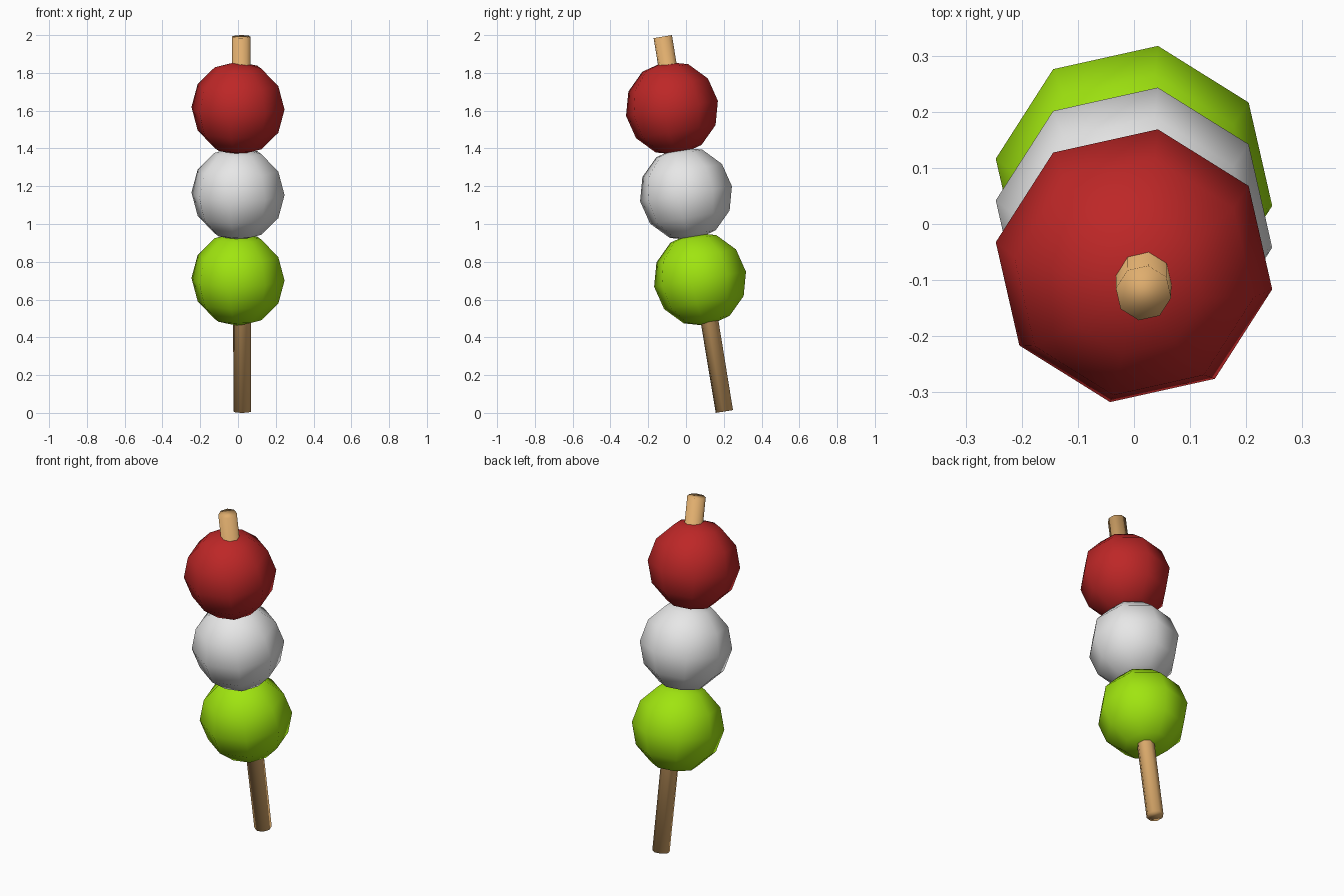
import bpy, bmesh, math
from mathutils import Matrix, Vector

if "Cube" in bpy.data.objects:
    bpy.data.objects.remove(bpy.data.objects["Cube"])

TILT = math.radians(9.33)    # skewer leans towards the front
SPIN = math.radians(-9.8)    # facet rotation about the skewer axis


def material(name, rgb):
    m = bpy.data.materials.new(name)
    m.diffuse_color = (*rgb, 1)
    m.use_nodes = True
    m.node_tree.nodes["Principled BSDF"].inputs["Base Color"].default_value = m.diffuse_color
    return m


def add_part(name, bm, mat):
    for f in bm.faces:
        f.smooth = True
    me = bpy.data.meshes.new(name)
    bm.to_mesh(me)
    bm.free()
    me.materials.append(mat)
    ob = bpy.data.objects.new(name, me)
    bpy.context.collection.objects.link(ob)


turn = Matrix.Rotation(TILT, 4, 'X') @ Matrix.Rotation(SPIN, 4, 'Z')

# Three low-poly dumplings along the leaning axis
axis = Matrix.Rotation(TILT, 3, 'X') @ Vector((0, 0, 1))
balls = [("green_dumpling", -1, (0.35, 0.78, 0.005)),
         ("white_dumpling", 0, (0.80, 0.80, 0.80)),
         ("red_dumpling", 1, (0.51, 0.02, 0.02))]
for name, step, rgb in balls:
    centre = Vector((0, 0, 1.16)) + axis * (step * 0.4585)
    bm = bmesh.new()
    bmesh.ops.create_uvsphere(bm, u_segments=8, v_segments=6, radius=0.25,
                              matrix=Matrix.Translation(centre) @ turn)
    add_part(name, bm, material(name.split("_")[0], rgb))

# Eight-sided wooden stick, slightly off the dumpling centres
bottom, top = Vector((0.0225, 0.203, 0.0075)), Vector((0.017, -0.123, 1.992))
aim = (top - bottom).to_track_quat('Z', 'Y').to_matrix().to_4x4()
aim = Vector((0, 0, 1)).rotation_difference(top - bottom).to_matrix().to_4x4()
bm = bmesh.new()
bmesh.ops.create_cone(bm, cap_ends=True, segments=8, radius1=0.047, radius2=0.05,
                      depth=(top - bottom).length,
                      matrix=Matrix.Translation((top + bottom) / 2) @ aim
                      @ Matrix.Rotation(SPIN, 4, 'Z'))
add_part("wooden_stick", bm, material("light wood", (0.74, 0.42, 0.155)))
